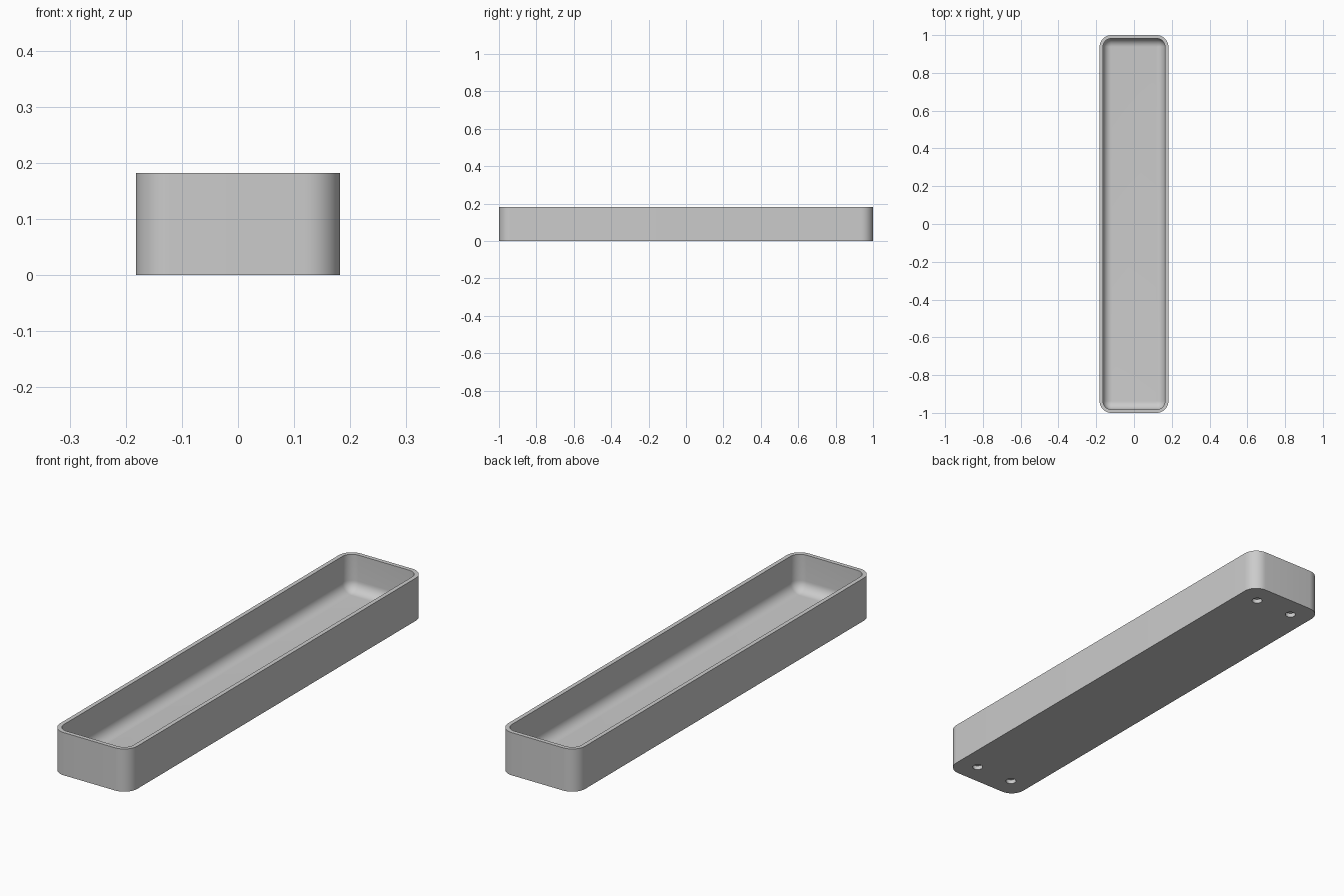
import bpy, bmesh, math
from mathutils import Vector

if "Cube" in bpy.data.objects:
    bpy.data.objects.remove(bpy.data.objects["Cube"])

HALF_X, HALF_Y, HEIGHT = 0.182, 1.0, 0.182
WALL, FLOOR = 0.018, 0.027
CORNER, FILLET = 0.062, 0.044
HOLE_INSET, HOLE_RADIUS, HOLE_DEPTH = 0.091, 0.021, 0.018
CORNER_STEPS, FILLET_STEPS = 12, 10

grey = bpy.data.materials.new("plain grey")
grey.use_nodes = True
colour = (0.6, 0.6, 0.6, 1)
grey.diffuse_color = colour
grey.node_tree.nodes["Principled BSDF"].inputs["Base Color"].default_value = colour


def ring(bm, inset, z):
    """Rounded rectangle of vertices, inset from the outer outline."""
    radius = max(CORNER - inset, 0.0004)
    verts = []
    for k, (sx, sy) in enumerate([(1, 1), (-1, 1), (-1, -1), (1, -1)]):
        cx = sx * (HALF_X - inset - radius)
        cy = sy * (HALF_Y - inset - radius)
        for i in range(CORNER_STEPS + 1):
            a = math.pi / 2 * (k + i / CORNER_STEPS)
            verts.append(bm.verts.new((cx + radius * math.cos(a), cy + radius * math.sin(a), z)))
    return verts


# Tray section: outside wall, rim, inside wall, rounded inside edge
section = [(0, 0), (0, HEIGHT), (WALL, HEIGHT)]
for i in range(FILLET_STEPS + 1):
    a = math.pi / 2 * i / FILLET_STEPS
    section.append((WALL + FILLET * (1 - math.cos(a)), FLOOR + FILLET * (1 - math.sin(a))))

bm = bmesh.new()
rings = [ring(bm, inset, z) for inset, z in section]
for low, high in zip(rings, rings[1:]):
    n = len(low)
    for i in range(n):
        j = (i + 1) % n
        bm.faces.new((low[i], low[j], high[j], high[i]))
bm.faces.new(rings[0][::-1])
bm.faces.new(rings[-1])
bmesh.ops.recalc_face_normals(bm, faces=bm.faces)
mesh = bpy.data.meshes.new("tray")
bm.to_mesh(mesh)
bm.free()
mesh.materials.append(grey)
tray = bpy.data.objects.new("tray", mesh)
bpy.context.collection.objects.link(tray)

# Four blind round holes in the underside
bm = bmesh.new()
for sx in (-1, 1):
    for sy in (-1, 1):
        made = bmesh.ops.create_cone(bm, cap_ends=True, segments=32, radius1=HOLE_RADIUS,
                                     radius2=HOLE_RADIUS, depth=2 * HOLE_DEPTH)
        place = Vector((sx * (HALF_X - HOLE_INSET), sy * (HALF_Y - HOLE_INSET), 0))
        bmesh.ops.translate(bm, verts=made["verts"], vec=place)
cut_mesh = bpy.data.meshes.new("hole_cutter")
bm.to_mesh(cut_mesh)
bm.free()
cut_mesh.materials.append(grey)
cutter = bpy.data.objects.new("hole_cutter", cut_mesh)
bpy.context.collection.objects.link(cutter)
cutter.hide_render = True

# Apply the cut, then shade smooth with sharp rim and base edges
bpy.context.view_layer.objects.active = tray
tray.select_set(True)
cut = tray.modifiers.new("holes", "BOOLEAN")
cut.operation = "DIFFERENCE"
cut.solver = "EXACT"
cut.object = cutter
bpy.ops.object.modifier_apply(modifier=cut.name)
bpy.data.objects.remove(cutter)
bpy.ops.object.shade_smooth_by_angle(angle=math.radians(30))
